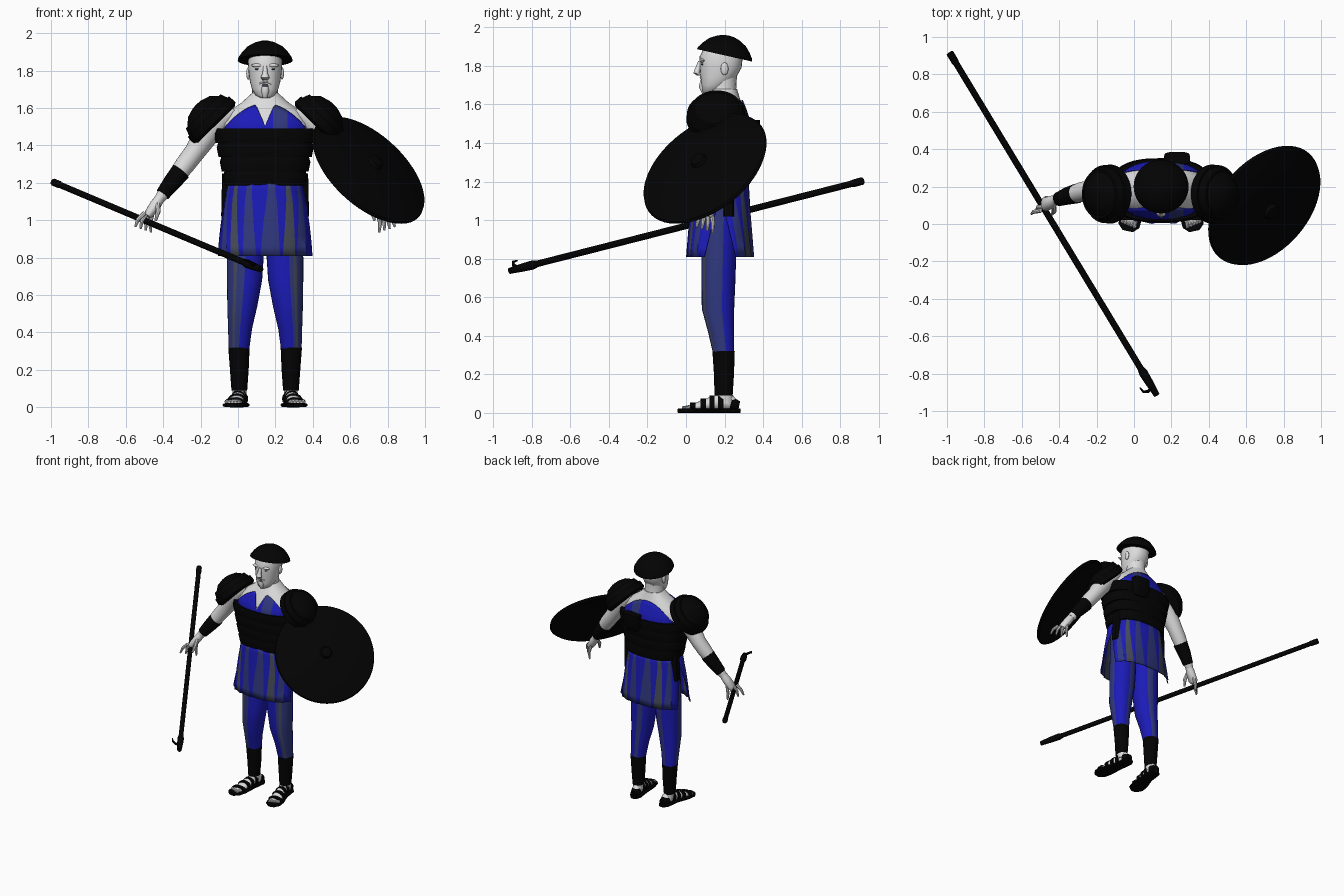
import bpy, bmesh, math
from mathutils import Vector

if "Cube" in bpy.data.objects:
    bpy.data.objects.remove(bpy.data.objects["Cube"])

CX = 0.145          # body centre line
X, Y, Z = Vector((1, 0, 0)), Vector((0, 1, 0)), Vector((0, 0, 1))


def material(name, r, g, b):
    m = bpy.data.materials.new(name)
    m.use_nodes = True
    m.diffuse_color = (r, g, b, 1)
    node = m.node_tree.nodes["Principled BSDF"]
    node.inputs["Base Color"].default_value = (r, g, b, 1)
    node.inputs["Roughness"].default_value = 0.8
    return m


BLACK = material("black_leather", 0.001, 0.001, 0.001)
SKIN = material("pale_skin", 0.72, 0.72, 0.72)
BLUE = material("blue_cloth", 0.011, 0.011, 0.48)
SLATE = material("slate_cloth", 0.03, 0.04, 0.21)
GREY = material("grey_cloth", 0.06, 0.07, 0.1)
CLOTH = [BLUE, SLATE, GREY]


def finish(name, bm, mats):
    bmesh.ops.recalc_face_normals(bm, faces=bm.faces)
    mesh = bpy.data.meshes.new(name)
    bm.to_mesh(mesh)
    bm.free()
    for m in mats:
        mesh.materials.append(m)
    mesh.shade_smooth()
    mesh.set_sharp_from_angle(angle=0.7)
    ob = bpy.data.objects.new(name, mesh)
    bpy.context.collection.objects.link(ob)
    return ob


def tube(name, mats, rings, axis=None, n=20, power=2, rule=None):
    """Loft of (x, y, z, half width, half depth) rings along their path."""
    bm = bmesh.new()
    pts = [Vector(r[:3]) for r in rings]
    main = axis or (pts[-1] - pts[0]).normalized()
    ref = Y if abs(main.z) > 0.7 else Z
    loops = []
    for i, r in enumerate(rings):
        t = axis or (pts[min(i + 1, len(pts) - 1)] - pts[max(i - 1, 0)]).normalized()
        side = ref.cross(t).normalized()
        up = t.cross(side)
        loop = []
        for j in range(n):
            c, s = math.cos(math.tau * j / n), math.sin(math.tau * j / n)
            c = math.copysign(abs(c) ** (2 / power), c)
            s = math.copysign(abs(s) ** (2 / power), s)
            loop.append(bm.verts.new(pts[i] + side * c * r[3] + up * s * r[-1]))
        loops.append(loop)
    for a, b in zip(loops, loops[1:]):
        for j in range(n):
            f = bm.faces.new((a[j], a[(j + 1) % n], b[(j + 1) % n], b[j]))
            if rule:
                f.material_index = rule(math.tau * (j + 0.5) / n)
    bm.faces.new(loops[0])
    bm.faces.new(loops[-1])
    return finish(name, bm, mats if isinstance(mats, list) else [mats])


def lathe(name, mat, centre, axis, profile, n=40):
    """Turned shape from (height, radius) pairs along an axis."""
    axis = Vector(axis).normalized()
    return tube(name, mat, [(*(Vector(centre) + axis * h), r) for h, r in profile], axis, n)


def grid(name, mats, rows, rule, thick=0.006):
    bm = bmesh.new()
    vs = [[bm.verts.new(p) for p in row] for row in rows]
    for a, b in zip(vs, vs[1:]):
        for j in range(len(a) - 1):
            f = bm.faces.new((a[j], a[j + 1], b[j + 1], b[j]))
            f.material_index = rule(j)
    ob = finish(name, bm, mats)
    ob.modifiers.new("thickness", "SOLIDIFY").thickness = thick
    return ob


def ball(name, mat, c, rx, ry, rz):
    angles = [math.pi * k / 8 for k in range(9)]
    return tube(name, mat, [(c[0], c[1], c[2] - rz * math.cos(a), rx * math.sin(a) + 1e-4,
                             ry * math.sin(a) + 1e-4) for a in angles], Z, 16)


# Torso: rows of height, half width, half depth, centre y
TORSO = [(1.15, .18, .13, .18), (1.3, .21, .145, .18), (1.45, .24, .15, .18), (1.52, .235, .14, .18),
         (1.58, .2, .115, .185), (1.63, .125, .09, .19), (1.68, .07, .07, .195)]


def section(z):
    for lo, hi in zip(TORSO, TORSO[1:]):
        if z <= hi[0]:
            f = (z - lo[0]) / (hi[0] - lo[0])
            return [a + (b - a) * f for a, b in zip(lo, hi)]
    return TORSO[-1]


tube("torso", SKIN, [(CX, cy, z, a, b) for z, a, b, cy in TORSO], Z, 40, 2.3)

# Halter top, front with a notched neck
for side, name in ((-1, "halter_front"), (1, "halter_back")):
    rows = []
    for k in range(9):
        row = []
        for i in range(-20, 21):
            d = abs(i) * 0.0108
            top = 1.625 - 2.7 * d * d
            if side < 0:
                top = min(top, 1.505 + 2.3 * d)
            z = 1.44 + (top - 1.44) * k / 8
            _, a, b, cy = section(z)
            y = b * max(0, 1 - (d / a) ** 2.3) ** (1 / 2.3) + 0.012
            row.append((CX + i * 0.0108, cy + side * y, z))
        rows.append(row)
    grid(name, CLOTH, rows, lambda j: 1 if 24 <= j <= 30 else 0)

# Layered waist armour
for k in range(4):
    z = 1.185 + k * 0.076
    w = 0.211 + k * 0.017
    tube("waist_band", BLACK, [(CX, .18, z, w + .004, .15 + k * .004), (CX, .18, z + .05, w + .014, .16 + k * .004),
                               (CX, .18, z + .078, w + .006, .153 + k * .004)], Z, 40, 2.6)
tube("back_knot", BLACK, [(.23, .33, 1.38, .05, .02), (.23, .35, 1.44, .07, .035),
                          (.23, .352, 1.52, .07, .033)], Z, 16, 4)

# Split pleated skirt with tapering wedges
for start, name in ((math.pi, "skirt_front"), (0, "skirt_back")):
    rows = []
    for k in range(9):
        t = k / 8
        slit = 0.4 * max(0, t - 0.25) / 0.75
        row = []
        for i in range(15):
            u = i + ((0.5 * t - 0.2) * (1 if i % 2 == 0 else -1) if 0 < i < 14 else 0)
            th = start + slit + (math.pi - 2 * slit) * u / 14
            c, s = math.cos(th), math.sin(th)
            ripple = 1 + 0.02 * t * (-1) ** i
            c = math.copysign(abs(c) ** 0.8, c) * (0.2 + 0.065 * t) * ripple
            s = math.copysign(abs(s) ** 0.8, s) * (0.148 + 0.026 * t) * ripple
            row.append((CX + c, .177 + s, 1.21 - 0.4 * t))
        rows.append(row)
    grid(name, CLOTH, rows, lambda j: 0 if j % 2 == 0 or j == 13 else (2 if j in (3, 9) else 1))

# Neck and head
tube("neck", SKIN, [(CX, .2, 1.6, .085, .08), (CX, .19, 1.67, .07, .07), (CX, .19, 1.76, .07, .075)], Z)
tube("head", SKIN, [(CX, .115, 1.655, .025, .02), (CX, .13, 1.667, .05, .045), (CX, .148, 1.7, .07, .068),
                    (CX, .168, 1.74, .081, .092), (CX, .18, 1.79, .088, .108), (CX, .183, 1.85, .092, .112),
                    (CX, .188, 1.91, .075, .085)], Z, 28, 2.2)
tube("nose", SKIN, [(CX, .075, 1.825, .01, .012), (CX, .062, 1.785, .014, .016), (CX, .054, 1.763, .024, .016),
                    (CX, .07, 1.75, .015, .012)], Z, 12)
ball("mouth", GREY, (CX, .086, 1.722), .022, .012, .011)
tube("chin_beard", SKIN, [(CX, .09, 1.715, .02, .018), (CX, .086, 1.69, .022, .02), (CX, .096, 1.655, .012, .012)], Z, 12)
lathe("helmet", BLACK, (CX, .2, 1.855), (0, .22, .975),
      [(0, .147), (.012, .144), (.04, .125), (.07, .098), (.092, .06), (.102, .03), (.105, .004)])

for s, tag in ((1, "left"), (-1, "right")):
    def at(d, *rest):
        return (CX + s * d, *rest)

    # Face details
    ball(tag + "_ear", SKIN, at(.09, .2, 1.785), .011, .02, .033)
    ball(tag + "_eye", GREY, at(.04, .086, 1.808), .014, .008, .005)
    ball(tag + "_brow", SKIN, at(.042, .084, 1.828), .032, .014, .01)
    tube(tag + "_moustache", SKIN, [at(.004, .078, 1.742, .008), at(.028, .088, 1.73, .008),
                                    at(.036, .098, 1.705, .005)], n=8)

    # Arm, bracer and shoulder guard
    tube(tag + "_arm", SKIN, [at(.17, .18, 1.59, .06), at(.23, .175, 1.56, .08), at(.3, .18, 1.48, .07),
                              at(.38, .18, 1.36, .055), at(.43, .17, 1.295, .053), at(.5, .15, 1.2, .042),
                              at(.565, .128, 1.115, .028)])
    tube(tag + "_bracer", BLACK, [at(.45, .163, 1.262, .053), at(.5, .15, 1.2, .047), at(.548, .133, 1.138, .038)])
    lathe(tag + "_shoulder_guard", BLACK, at(.275, .16, 1.525), (.7 * s, 0, .71),
          [(-.02, .14), (-.005, .158), (.04, .155), (.04, .145), (.08, .13), (.08, .118), (.115, .08),
           (.13, .03), (.132, .004)])

    # Hand
    tube(tag + "_palm", SKIN, [at(.555, .13, 1.13, .026, .025), at(.585, .118, 1.085, .03, .034),
                               at(.62, .105, 1.035, .026, .038), at(.63, .1, 1.02, .015, .03)], n=14)
    for i in range(4):
        tube(tag + "_finger", SKIN, [at(.602 + .014 * i, .132 - .02 * i, 1.04, .012),
                                     at(.615 + .022 * i, .14 - .025 * i, .985 + .006 * i, .011),
                                     at(.61 + .028 * i, .138 - .028 * i, .935 + .01 * i, .006)], n=8)
    tube(tag + "_thumb", SKIN, [at(.575, .1, 1.09, .014), at(.572, .068, 1.045, .013), at(.585, .05, 1.0, .007)], n=8)

    # Trouser leg with a darker outer stripe, wider on the right
    def stripe(th):
        out, front = s * math.cos(th), -math.sin(th)
        if out > (0.3 if s > 0 else 0) and front > -0.3:
            return 2 if 0.45 < out < 0.6 and front > 0 else 1
        return 1 if front < -0.9 and out < 0 else 0

    tube(tag + "_trouser", CLOTH, [at(.105, .175, 1.12, .085, .1), at(.106, .17, .8, .098, .09),
                                   at(.11, .168, .68, .094, .088), at(.122, .166, .54, .08, .084),
                                   at(.134, .182, .42, .064, .068), at(.14, .195, .31, .055, .055)],
         Z, 28, 2.1, stripe)
    tube(tag + "_shin_wrap", BLACK, [at(.138, .195, .09, .042, .047), at(.138, .197, .2, .05, .052),
                                     at(.14, .195, .32, .057, .058)], Z)

    # Side sash
    tube(tag + "_sash", BLACK, [at(.205, .222, 1.02, .03, .027), at(.2, .222, 1.25, .03, .03)], Z, 12, 4)

    # Sandalled foot
    tube(tag + "_sole", BLACK, [at(.122, .28, .012, .025, .012), at(.127, .25, .012, .045, .012),
                                at(.14, .15, .012, .045, .012), at(.16, .05, .012, .061, .012),
                                at(.172, -.01, .012, .057, .012), at(.178, -.038, .012, .028, .012)], n=16, power=3)
    tube(tag + "_foot", SKIN, [at(.126, .26, .04, .022, .02), at(.13, .235, .055, .032, .04), at(.138, .17, .055, .033, .043),
                               at(.15, .1, .042, .039, .03), at(.162, .04, .03, .043, .018),
                               at(.168, .01, .025, .04, .012)], n=16)
    tube(tag + "_ankle", SKIN, [at(.136, .205, .05, .036, .04), at(.138, .197, .12, .038, .043)], Z)
    tube(tag + "_heel_guard", BLACK, [at(.127, .274, .035, .026, .026), at(.13, .23, .045, .04, .04)], n=16)
    for i in range(5):
        tube(tag + "_toe", SKIN, [at(.138 + .016 * i, .02, .03, .011), at(.142 + .017 * i, -.02 + .007 * i, .026, .008)], n=8)
    for d, y, z, w, h in ((.137, .18, .05, .04, .048), (.144, .135, .046, .042, .043),
                          (.152, .09, .04, .048, .034), (.163, .035, .03, .054, .023)):
        tube(tag + "_sandal_strap", BLACK, [at(d, y + .014, z, w, h), at(d, y - .014, z, w, h)], n=16)

# Round shield
lathe("shield", BLACK, (.695, .1, 1.265), (.586, -.503, .638),
      [(.04, .01), (.02, .25), (-.01, .358), (0, .368), (.014, .362), (.04, .27), (.055, .17), (.062, .06),
       (.064, .045), (.085, .036), (.092, .004)], 56)

# Staff with an iron hook
A, B = Vector((-.985, .915, 1.203)), Vector((.122, -.915, .737))
tube("staff", BLACK, [(*A.lerp(B, t), r) for t, r in ((0, .02), (.025, .02), (.03, .017), (.92, .017),
                                                     (.935, .024), (.96, .022), (1, .016))], n=12)
tube("staff_hook", BLACK, [(.1, -.87, .75, .01), (.075, -.895, .768, .009), (.05, -.897, .784, .007),
                           (.032, -.875, .79, .004)], n=8)
